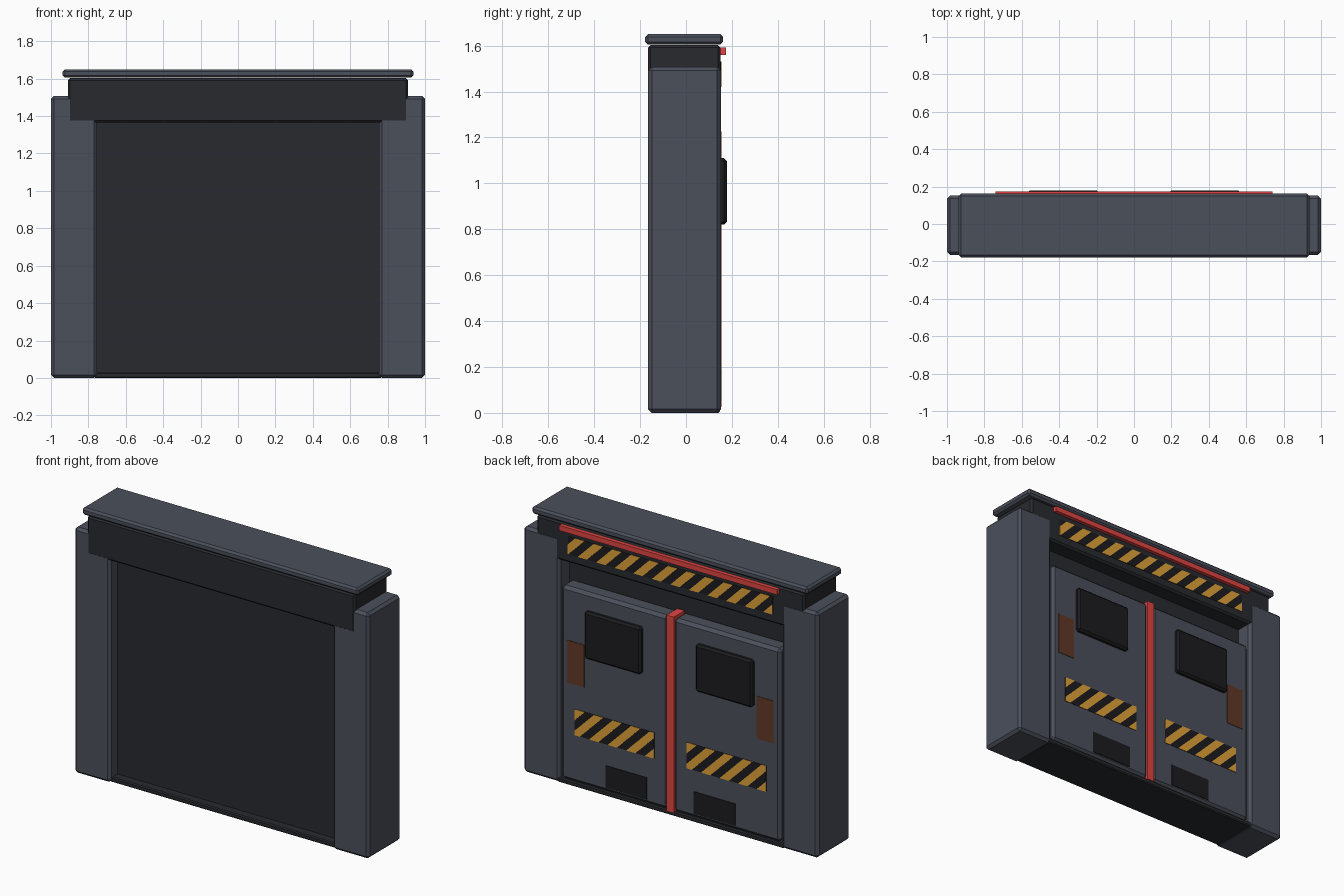
import bpy, bmesh
from mathutils import Vector

if "Cube" in bpy.data.objects:
    bpy.data.objects.remove(bpy.data.objects["Cube"])


def material(name, rgb):
    m = bpy.data.materials.new(name)
    m.diffuse_color = (*rgb, 1)
    m.use_nodes = True
    m.node_tree.nodes["Principled BSDF"].inputs["Base Color"].default_value = m.diffuse_color
    return m


STEEL = material("steel", (0.07, 0.08, 0.105))
DARK = material("dark_metal", (0.022, 0.023, 0.028))
BLACK = material("black", (0.012, 0.012, 0.014))
RED = material("red", (0.75, 0.06, 0.055))
YELLOW = material("hazard_yellow", (0.75, 0.36, 0.04))
RUST = material("rust", (0.12, 0.04, 0.02))


def finish(name, bm, mat):
    me = bpy.data.meshes.new(name)
    bmesh.ops.recalc_face_normals(bm, faces=bm.faces)
    bm.to_mesh(me)
    bm.free()
    me.materials.append(mat)
    ob = bpy.data.objects.new(name, me)
    bpy.context.collection.objects.link(ob)
    return ob


def box(name, x, y, z, mat, bevel=0.0):
    """Box from (min, max) ranges with an optional one-step chamfer."""
    bm = bmesh.new()
    bmesh.ops.create_cube(bm, size=1)
    for v in bm.verts:
        v.co = Vector([(a + b) / 2 + c * (b - a)
                       for c, (a, b) in zip(v.co, (x, y, z))])
    if bevel:
        bmesh.ops.bevel(bm, geom=bm.edges[:], offset=bevel, segments=1,
                        affect='EDGES', clamp_overlap=True)
    return finish(name, bm, mat)


def hazard(name, x, z, y, pitch=0.126):
    """Dark plate with slanted yellow stripes, facing +y."""
    box(name + "_plate", x, (y - 0.004, y + 0.002), z, BLACK)
    bm = bmesh.new()
    h = z[1] - z[0]
    x0 = x[0] - pitch
    while x0 < x[1] + h:
        pts = [(x0, z[0]), (x0 + pitch / 2, z[0]),
               (x0 + pitch / 2 - h, z[1]), (x0 - h, z[1])]
        bm.faces.new([bm.verts.new((px, y + 0.0035, pz)) for px, pz in reversed(pts)])
        x0 += pitch
    for edge, side in ((x[0], -1), (x[1], 1)):
        bmesh.ops.bisect_plane(bm, geom=bm.verts[:] + bm.edges[:] + bm.faces[:],
                               plane_co=(edge, 0, 0), plane_no=(side, 0, 0),
                               clear_outer=True)
    # give the stripes a little thickness
    bmesh.ops.solidify(bm, geom=bm.faces[:], thickness=0.002)
    finish(name + "_stripes", bm, YELLOW)


def span(s, a, b):
    """Range mirrored to side s."""
    return tuple(sorted((s * a, s * b)))


# Frame
box("lintel", (-0.91, 0.91), (-0.166, 0.151), (1.365, 1.603), DARK, 0.012)
box("roof_cap", (-0.937, 0.937), (-0.178, 0.162), (1.605, 1.65), STEEL, 0.012)
box("sill", (-0.77, 0.77), (-0.145, 0.148), (0.0, 0.03), DARK, 0.006)
box("inner_panel", (-0.77, 0.77), (-0.09, 0.05), (0.02, 1.38), DARK)

# Lintel warning band and lamp bar on the back
hazard("lintel_hazard", (-0.695, 0.695), (1.42, 1.53), 0.151)
box("lamp_bar", (-0.74, 0.74), (0.148, 0.174), (1.56, 1.592), RED)

# Centre seam between the door leaves
box("centre_seam", (-0.025, 0.025), (0.04, 0.154), (0.025, 1.225), RED)

# Pillars, door leaves and their fittings on both sides
for s, side in ((-1, "left"), (1, "right")):
    box(side + "_pillar", span(s, 0.755, 1.0), (-0.165, 0.152), (0.0, 1.508), STEEL, 0.016)
    box(side + "_door_leaf", span(s, 0.02, 0.745), (0.04, 0.15), (0.03, 1.215), STEEL, 0.018)
    box(side + "_window", span(s, 0.185, 0.57), (0.14, 0.178), (0.82, 1.11), BLACK, 0.012)
    box(side + "_rust_patch", span(s, 0.585, 0.70), (0.145, 0.153), (0.63, 0.89), RUST)
    box(side + "_vent", span(s, 0.16, 0.44), (0.145, 0.154), (0.055, 0.19), BLACK)
    hazard(side + "_leaf_hazard", span(s, 0.11, 0.65), (0.32, 0.48), 0.15)
